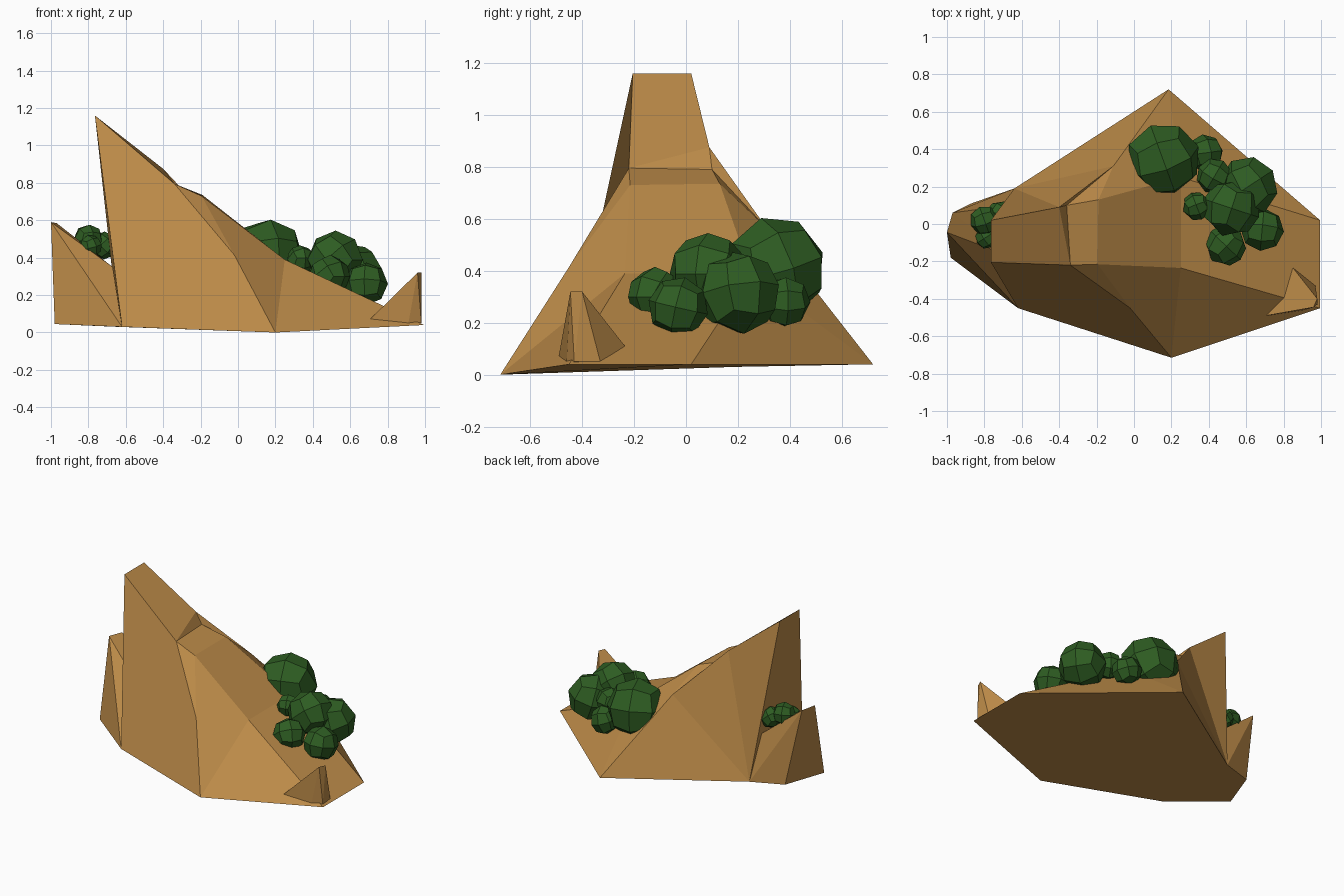
import bpy, bmesh
from mathutils import Matrix

if "Cube" in bpy.data.objects:
    bpy.data.objects.remove(bpy.data.objects["Cube"])


def material(name, rgb):
    m = bpy.data.materials.new(name)
    m.diffuse_color = (*rgb, 1)
    m.use_nodes = True
    m.node_tree.nodes["Principled BSDF"].inputs["Base Color"].default_value = m.diffuse_color
    return m


STONE = material("sandstone", (0.50, 0.255, 0.065))
LEAF = material("leaf_green", (0.027, 0.108, 0.016))


def finish(bm, name, mat):
    bmesh.ops.recalc_face_normals(bm, faces=bm.faces)
    mesh = bpy.data.meshes.new(name)
    bm.to_mesh(mesh)
    bm.free()
    mesh.materials.append(mat)
    obj = bpy.data.objects.new(name, mesh)
    bpy.context.collection.objects.link(obj)
    return obj


def rock(name, points):
    """Faceted boulder: convex hull of a few corner points."""
    bm = bmesh.new()
    for p in points:
        bm.verts.new(p)
    bmesh.ops.convex_hull(bm, input=bm.verts)
    loose = [v for v in bm.verts if not v.link_faces]
    bmesh.ops.delete(bm, geom=loose, context='VERTS')
    bmesh.ops.dissolve_limit(bm, angle_limit=0.12, verts=bm.verts, edges=bm.edges)
    return finish(bm, name, STONE)


def bush(name, balls):
    """Clump of low-poly quad balls (x, y, z, radius)."""
    bm = bmesh.new()
    for i, (x, y, z, r) in enumerate(balls):
        part = bmesh.new()
        bmesh.ops.create_cube(part, size=1)
        bmesh.ops.subdivide_edges(part, edges=part.edges, cuts=1, use_grid_fill=True)
        for v in part.verts:
            v.co = v.co.normalized() * r * 1.02
        turn = Matrix.Rotation(0.35 + 0.9 * i, 4, 'Z') @ Matrix.Rotation(0.3 + 0.5 * i, 4, 'X')
        part.transform(Matrix.Translation((x, y, z)) @ turn)
        tmp = bpy.data.meshes.new("ball")
        part.to_mesh(tmp)
        part.free()
        bm.from_mesh(tmp)
        bpy.data.meshes.remove(tmp)
    return finish(bm, name, LEAF)


# Main rock: named corners (0 = front side, 1 = back side), joined by large facets
corners = {
    "L0": (-0.62, -0.45, 0.03), "L1": (-0.64, 0.19, 0.03),      # left base
    "F": (0.20, -0.715, 0.0), "B": (0.185, 0.72, 0.04),         # front, back base
    "R0": (0.995, -0.45, 0.04), "R1": (0.995, 0.02, 0.04),      # right base
    "P0": (-0.765, -0.205, 1.16), "P1": (-0.765, 0.02, 1.16),   # peak
    "S0": (-0.34, -0.22, 0.795), "S1": (-0.40, 0.09, 0.875),    # end of top slope
    "G1": (-0.36, 0.10, 0.79),                                  # groove
    "K0": (-0.02, -0.45, 0.415), "K1": (-0.11, 0.31, 0.565),    # groove ends
    "M0": (-0.195, -0.215, 0.73), "M1": (-0.19, 0.13, 0.735),   # middle ledge
    "H0": (0.25, -0.235, 0.39), "H1": (0.25, 0.25, 0.39),       # slope break
}
facets = ["P0 L0 F K0 S0", "P0 P1 L1 L0", "P0 S0 S1 P1", "P1 S1 K1", "P1 K1 B L1",
          "S0 G1 S1", "S0 M0 M1 G1", "S0 K0 M0", "S1 G1 K1", "G1 M1 K1",
          "K0 F H0 M0", "M0 H0 H1 M1", "K1 M1 H1 B",
          "H0 F R0", "H0 R0 R1 H1", "H1 R1 B", "L0 L1 B R1 R0 F"]
# the back is split so that its rim stays hollow below the peak
facets[3:5] = ["L1 P1 S1", "L1 S1 K1", "L1 K1 B"]
bm = bmesh.new()
verts = {k: bm.verts.new(p) for k, p in corners.items()}
for f in facets:
    bm.faces.new([verts[k] for k in f.split()])
finish(bm, "main_rock", STONE)

# Low side rock on the left
rock("left_rock", [corners["L0"], corners["L1"], (-1.0, -0.045, 0.59), (-0.97, 0.06, 0.585),
                   (-0.98, -0.18, 0.045), (-0.87, 0.11, 0.04),
                   (-0.67, -0.17, 0.35), (-0.67, 0.10, 0.35)])

# Small pointed stone on the right
rock("small_stone", [(0.705, -0.49, 0.07), (0.91, -0.46, 0.045), (0.98, -0.43, 0.05),
                     (0.97, -0.33, 0.05), (0.85, -0.235, 0.11),
                     (0.96, -0.445, 0.32), (0.98, -0.40, 0.32)])

# Bushes
bush("right_bush", [(0.155, 0.345, 0.41, 0.198), (0.52, 0.085, 0.39, 0.152),
                    (0.61, 0.20, 0.315, 0.16), (0.685, -0.03, 0.26, 0.115),
                    (0.49, -0.115, 0.305, 0.108), (0.38, 0.38, 0.28, 0.098),
                    (0.43, 0.255, 0.35, 0.095), (0.335, 0.095, 0.39, 0.075)])
bush("left_bush", [(-0.80, 0.02, 0.50, 0.078), (-0.715, 0.05, 0.465, 0.073),
                   (-0.79, -0.07, 0.46, 0.062)])
